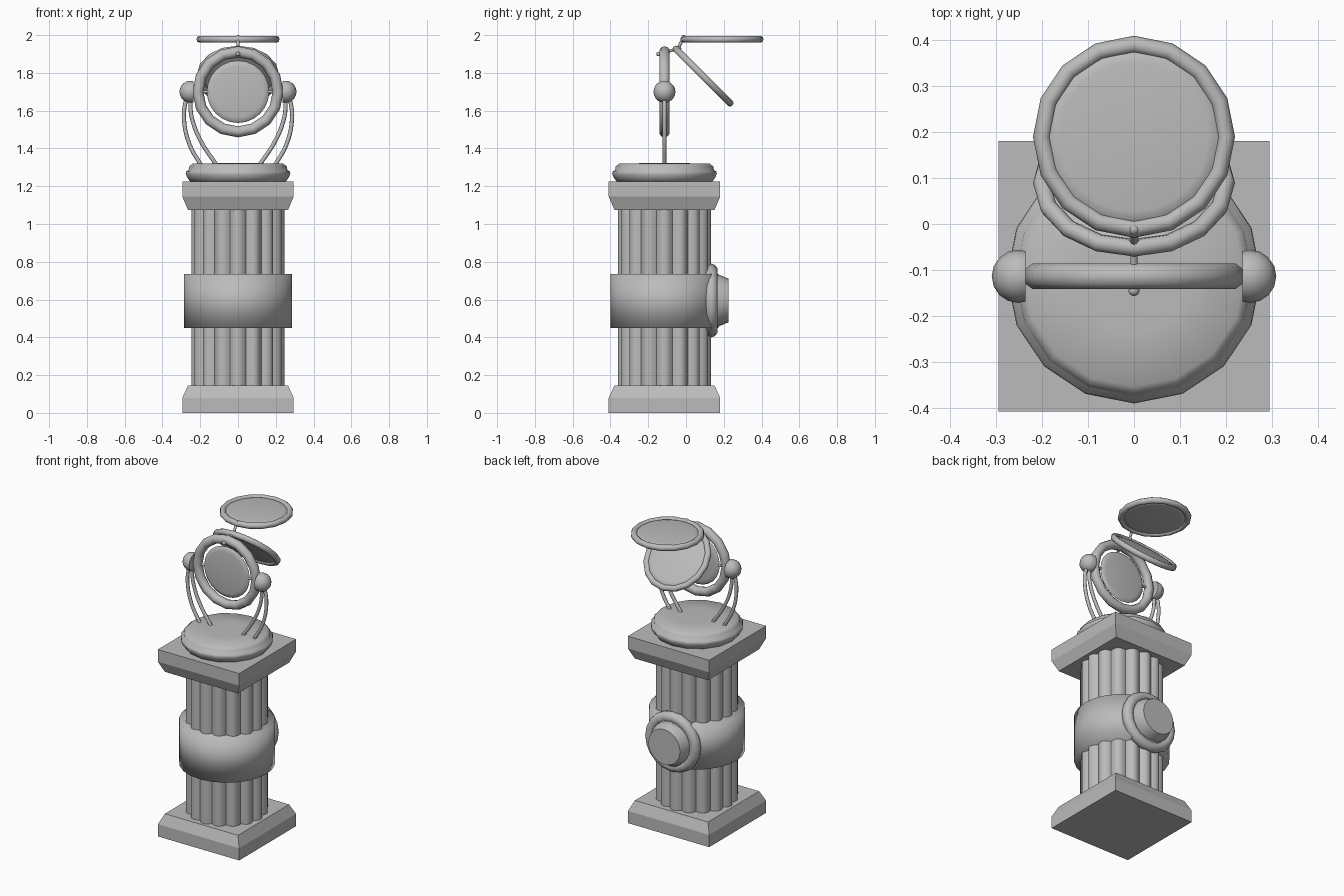
import bpy, bmesh, math
from mathutils import Vector, Matrix

if "Cube" in bpy.data.objects:
    bpy.data.objects.remove(bpy.data.objects["Cube"])

stone = bpy.data.materials.new("grey stone")
stone.use_nodes = True
GREY = (0.5, 0.5, 0.5, 1)
stone.diffuse_color = GREY
stone.node_tree.nodes["Principled BSDF"].inputs["Base Color"].default_value = GREY

CY = -0.114                      # depth of the pillar axis
TO_BACK = Matrix.Rotation(-math.pi / 2, 4, 'X')   # turns +z towards +y


def finish(name, bm, matrix=Matrix(), angle=40):
    """Turn a bmesh into a shaded object."""
    bmesh.ops.recalc_face_normals(bm, faces=bm.faces)
    bm.transform(matrix)
    mesh = bpy.data.meshes.new(name)
    bm.to_mesh(mesh)
    bm.free()
    mesh.materials.append(stone)
    obj = bpy.data.objects.new(name, mesh)
    bpy.context.collection.objects.link(obj)
    bpy.ops.object.select_all(action='DESELECT')
    obj.select_set(True)
    bpy.context.view_layer.objects.active = obj
    if angle:
        bpy.ops.object.shade_smooth_by_angle(angle=math.radians(angle))
    return obj


def stack(name, rings, matrix=Matrix(), angle=40, closed=False):
    """Skin a list of equal vertex loops, capping the ends unless closed."""
    bm = bmesh.new()
    loops = [[bm.verts.new(p) for p in ring] for ring in rings]
    n = len(loops[0])
    pairs = list(zip(loops, loops[1:])) + ([(loops[-1], loops[0])] if closed else [])
    for a, b in pairs:
        for i in range(n):
            j = (i + 1) % n
            bm.faces.new((a[i], a[j], b[j], b[i]))
    if not closed:
        bm.faces.new(loops[0])
        bm.faces.new(loops[-1])
    return finish(name, bm, matrix, angle)


def circle(r, z, n=16, wave=0):
    """Loop of n points; wave adds that many rounded ribs."""
    pts = []
    for i in range(n):
        a = 2 * math.pi * i / n
        rr = r - 0.025 * (1 - abs(math.cos(a * wave / 2))) if wave else r
        pts.append((rr * math.cos(a), rr * math.sin(a), z))
    return pts


def lathe(name, profile, matrix, n=16, angle=40):
    return stack(name, [circle(r, z, n) for r, z in profile], matrix, angle)


def torus(name, major, minor, matrix, n=16, m=10):
    rings = []
    for i in range(n):
        turn = Matrix.Rotation(2 * math.pi * i / n, 4, 'Z')
        rings.append([turn @ Vector((major + x, 0, y)) for x, y, _ in circle(minor, 0, m)])
    return stack(name, rings, matrix, 80, closed=True)


def ball(name, r, centre, cut=None):
    bm = bmesh.new()
    bmesh.ops.create_uvsphere(bm, u_segments=16, v_segments=10, radius=r)
    if cut is not None:          # keep the outer side, flat towards the ring
        side = math.copysign(1, centre[0])
        cutaway = bmesh.ops.bisect_plane(bm, geom=bm.verts[:] + bm.edges[:] + bm.faces[:],
                                         plane_co=(-side * cut, 0, 0), plane_no=(side, 0, 0),
                                         clear_inner=True)
        edges = [e for e in cutaway["geom_cut"] if isinstance(e, bmesh.types.BMEdge)]
        bmesh.ops.edgeloop_fill(bm, edges=edges)
    finish(name, bm, Matrix.Translation(centre), 50)


def rod(name, points, r):
    """Round rod swept along a smooth path."""
    curve = bpy.data.curves.new(name, 'CURVE')
    curve.dimensions = '3D'
    curve.bevel_depth = r
    curve.bevel_resolution = 2
    curve.resolution_u = 5
    curve.use_fill_caps = True
    spline = curve.splines.new('BEZIER')
    spline.bezier_points.add(len(points) - 1)
    for bp, p in zip(spline.bezier_points, points):
        bp.co = p
        bp.handle_left_type = bp.handle_right_type = 'AUTO'
    curve.materials.append(stone)
    bpy.context.collection.objects.link(bpy.data.objects.new(name, curve))


def square(h, z):
    return [(-h, -h, z), (h, -h, z), (h, h, z), (-h, h, z)]


axis = Matrix.Translation((0, CY, 0))

# Plinth and capital blocks
stack("plinth", [square(.295, 0), square(.295, .08), square(.265, .145)], axis, 0)
stack("capital", [square(.265, 1.075), square(.295, 1.145), square(.295, 1.225)], axis, 0)

# Ribbed column shaft
stack("column", [circle(.247, z, 128, 16) for z in (.14, 1.08)], axis, 35)

# Broad band around the shaft
lathe("band", [(.285, .45), (.285, .735)], axis, 24, 180)

# Round fitting on the back of the band
fit = Matrix.Translation((0, 0, .595)) @ TO_BACK
lathe("fitting_body", [(.165, .03), (.165, .12), (.14, .13), (.138, .17), (.115, .226)], fit, 24, 30)
torus("fitting_ring", .16, .035, fit @ Matrix.Translation((0, 0, .133)), 20)

# Domed turntable on the capital
lathe("turntable", [(.25, 1.22), (.268, 1.245), (.277, 1.265), (.275, 1.278), (.262, 1.285),
                    (.258, 1.305), (.24, 1.319), (.12, 1.322), (.01, 1.323)], axis, 16, 70)

# Paired curved arms, ball joints and pivot pins
for side, label in ((1, "left"), (-1, "right")):
    outer = [(.262, 1.69), (.28, 1.635), (.286, 1.555), (.256, 1.42), (.195, 1.31)]
    inner = [(.25, 1.69), (.252, 1.635), (.245, 1.565), (.2, 1.445), (.112, 1.31)]
    for part, path in (("outer", outer), ("inner", inner)):
        rod(f"{label}_{part}_arm", [(side * x, CY, z) for x, z in path], .011)
    ball(f"{label}_joint", .058, (side * .252, CY, 1.7), .016)
    rod(f"{label}_pivot_pin", [(side * .15, CY, 1.7), (side * .2, CY, 1.7)], .008)


def lens(name, r, matrix):
    lathe(name, [(.01, -.013), (r - .03, -.012), (r - .008, -.008), (r, 0),
                 (r - .008, .008), (r - .03, .012), (.01, .013)], matrix, 24, 80)


# Upright ring with its swivelling disc
upright = Matrix.Translation((0, CY, 1.7)) @ TO_BACK
torus("upright_ring", .212, .029, upright)
lens("upright_disc", .165, upright)

# Tilted and level rings, each filled by a disc
tilted = Matrix.Translation((0, .09, 1.783)) @ Matrix.Rotation(-math.pi / 4, 4, 'X')
level = Matrix.Translation((0, .19, 1.978))
for label, place in (("tilted", tilted), ("level", level)):
    torus(f"{label}_ring", .201, .019, place)
    lens(f"{label}_disc", .192, place)

# Linkage between the rings
rod("ring_link", [(0, -.147, 1.9), (0, -.045, 1.927)], .008)
rod("upper_link", [(0, -.045, 1.925), (0, -.012, 1.988)], .008)
ball("front_knob", .012, (0, -.145, 1.9))
ball("middle_knob", .012, (0, -.037, 1.93))
ball("top_knob", .012, (0, -.012, 1.988))
